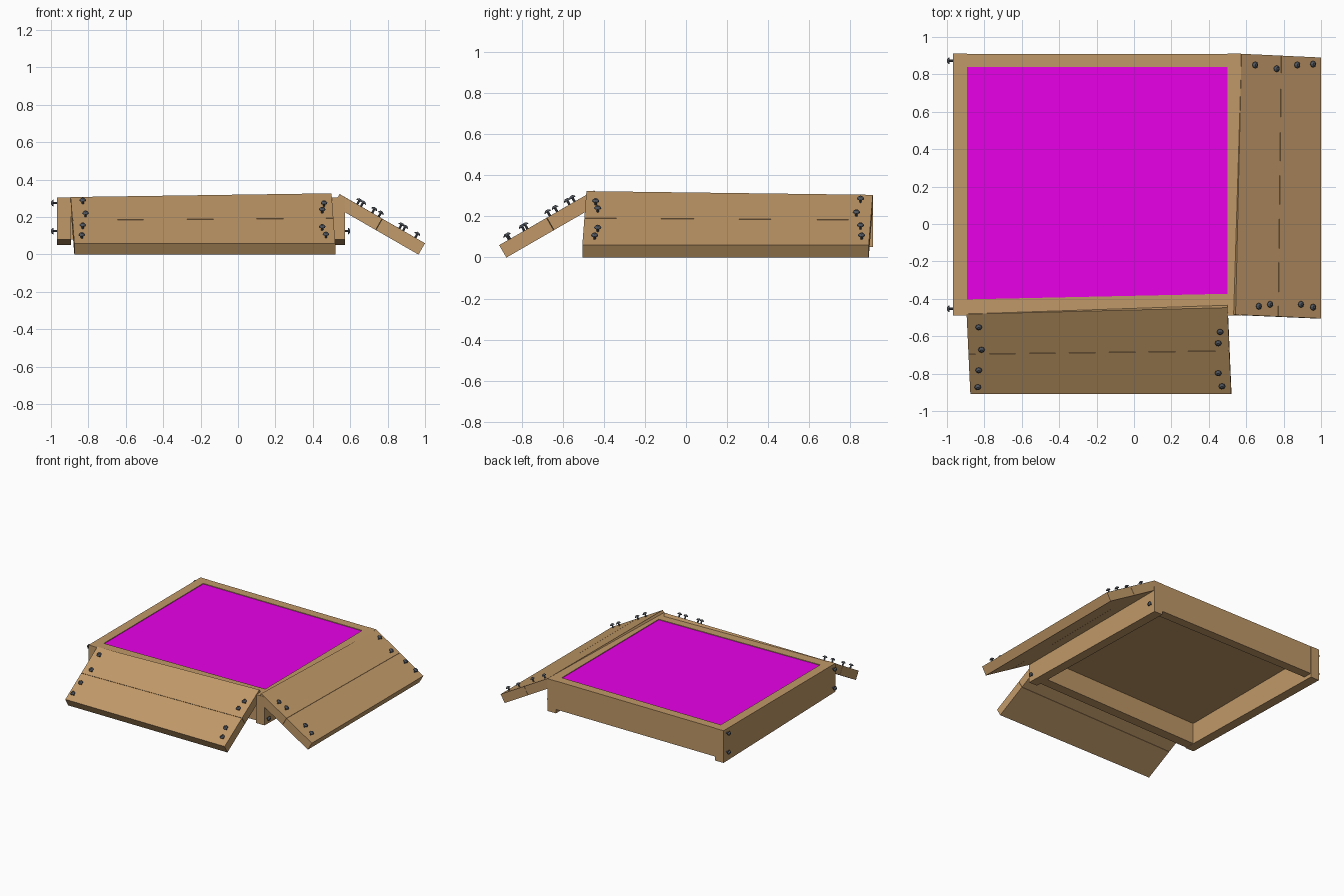
import bpy, bmesh
from mathutils import Vector

cube = bpy.data.objects.get("Cube")
if cube:
    bpy.data.objects.remove(cube, do_unlink=True)


def make_material(name, rgb):
    mat = bpy.data.materials.new(name)
    mat.use_nodes = True
    mat.diffuse_color = (*rgb, 1)
    mat.node_tree.nodes["Principled BSDF"].inputs["Base Color"].default_value = (*rgb, 1)
    return mat


wood = make_material("wood_brown", (0.53, 0.317, 0.138))
magenta = make_material("magenta", (0.8, 0.0, 0.8))
metal = make_material("dark_steel", (0.08, 0.09, 0.107))


def finish(name, bm, *mats):
    bmesh.ops.recalc_face_normals(bm, faces=bm.faces)
    mesh = bpy.data.meshes.new(name)
    bm.to_mesh(mesh)
    bm.free()
    for mat in mats:
        mesh.materials.append(mat)
    obj = bpy.data.objects.new(name, mesh)
    bpy.context.collection.objects.link(obj)
    return obj


def slab(name, corners, offset, *mats):
    """Extrude a four-cornered outline along an offset."""
    bm = bmesh.new()
    outline = [bm.verts.new(c) for c in corners]
    face = bm.faces.new(outline)
    new = bmesh.ops.extrude_face_region(bm, geom=[face], use_keep_orig=True)["geom"]
    verts = [v for v in new if isinstance(v, bmesh.types.BMVert)]
    bmesh.ops.translate(bm, verts=verts, vec=offset)
    return finish(name, bm, *mats)


def cross_block(name, y0, y1, z0, z1, skew=0, mats=(wood,)):
    """Block between the side walls; skew shifts its +x end along y."""
    x0, x1 = -0.893, 0.5
    outline = [(x0, y0, z1), (x1, y0 + skew, z1), (x1, y1 + skew, z1), (x0, y1, z1)]
    return slab(name, outline, (0, 0, z0 - z1), *mats)


# Side walls, whose undersides rise towards the front
TOP, LOW, RAISED = 0.305, 0.05, 0.08
for name, x0, x1 in (("right_wall", -0.967, -0.893), ("left_wall", 0.5, 0.573)):
    profile = [(x0, -0.488, RAISED), (x0, -0.488, TOP), (x0, 0.912, TOP), (x0, 0.912, LOW)]
    slab(name, profile, (x1 - x0, 0, 0), wood)

# Front and back walls fitted between them
cross_block("back_wall", 0.84, 0.91, RAISED, TOP)
cross_block("front_wall", -0.48, -0.403, RAISED, TOP, skew=0.03)

# Infill panel, coloured on its upper side only
panel = cross_block("infill_panel", -0.42, 0.84, 0.245, 0.3, mats=(wood, magenta))
for poly in panel.data.polygons:
    poly.material_index = int(poly.normal.z > 0.5)


# Screws: a thin shank with a domed head
def screw(name, base, normal):
    bm = bmesh.new()
    sections = ((0.006, 0.006, -0.02, 0.022), (0.018, 0.016, 0.02, 0.025),
                (0.016, 0.007, 0.025, 0.033))
    for r1, r2, low, high in sections:
        made = bmesh.ops.create_cone(bm, cap_ends=True, segments=8, radius1=r1,
                                     radius2=r2, depth=high - low)
        bmesh.ops.translate(bm, verts=made["verts"], vec=(0, 0, (low + high) / 2))
    obj = finish(name, bm, metal)
    obj.location = base
    obj.rotation_mode = 'QUATERNION'
    obj.rotation_quaternion = Vector(normal).to_track_quat('Z', 'Y')


# Sloping planks, each made of two boards with a fine seam between them
def plank(name, corners, normal, screws):
    a, b, c, d = [Vector(p) for p in corners]
    normal = Vector(normal)
    for part, start, end in (("upper", 0, 0.498), ("lower", 0.502, 1)):
        outline = (a.lerp(d, start), b.lerp(c, start), b.lerp(c, end), a.lerp(d, end))
        slab(f"{name}_{part}_board", outline, -normal * 0.07, wood)
    for i, (x, y) in enumerate(screws):
        # step back from the head to the shank's foot on the slope
        foot = Vector((x, y)) - normal.xy * 0.015
        z = a.z - normal.xy.dot(foot - a.xy) / normal.z
        screw(f"{name}_screw_{i + 1}", (*foot, z), normal)


plank("front_plank",
      [(-0.895, -0.482, 0.307), (0.5, -0.447, 0.327), (0.52, -0.91, 0.06), (-0.875, -0.91, 0.06)],
      (0, -0.5, 0.866),
      [(-0.83, -0.55), (-0.815, -0.67), (-0.83, -0.78), (-0.835, -0.87),
       (0.46, -0.575), (0.45, -0.635), (0.45, -0.795), (0.47, -0.865)])
plank("left_plank",
      [(0.575, 0.91, 0.305), (0.543, -0.485, 0.323), (1.0, -0.505, 0.06), (1.0, 0.89, 0.06)],
      (0.5, 0, 0.866),
      [(0.645, 0.85), (0.76, 0.83), (0.87, 0.85), (0.955, 0.855),
       (0.665, -0.44), (0.725, -0.43), (0.89, -0.43), (0.955, -0.445)])

# Screws through the side walls into the front and back walls
for side, x, direction, heights in (("right", -0.967, -1, (0.125, 0.275)),
                                    ("left", 0.567, 1, (0.125,))):
    for end, y in (("front", -0.453), ("back", 0.873)):
        for i, z in enumerate(heights):
            screw(f"{side}_wall_{end}_screw_{i + 1}", (x, y, z), (direction, 0, 0))
